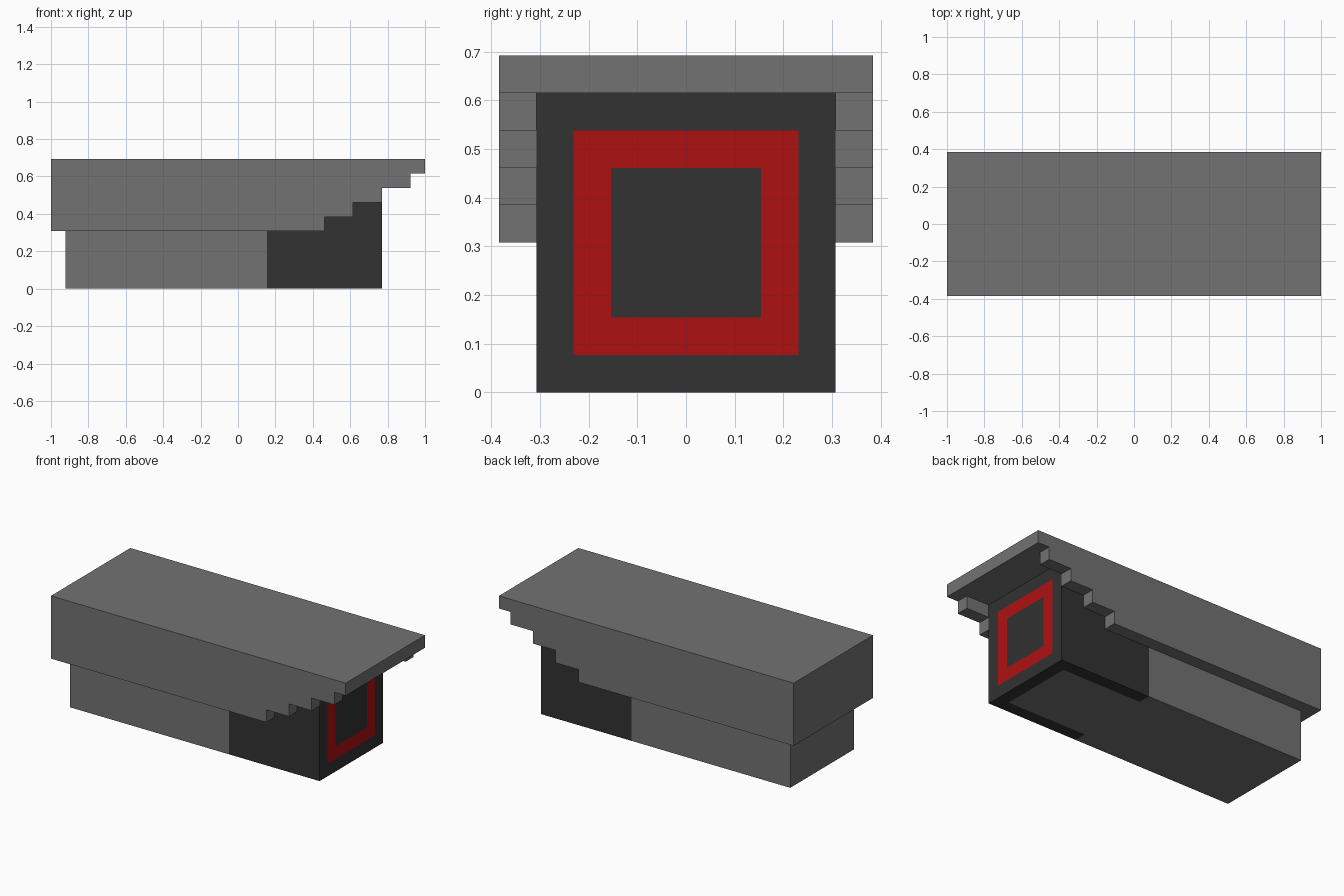
import bpy, bmesh
from mathutils import Vector

if "Cube" in bpy.data.objects:
    bpy.data.objects.remove(bpy.data.objects["Cube"])

U = 1 / 13  # the model sits on a regular grid, 26 steps long


def material(name, rgb):
    m = bpy.data.materials.new(name)
    m.diffuse_color = (*rgb, 1)
    m.use_nodes = True
    m.node_tree.nodes["Principled BSDF"].inputs["Base Color"].default_value = m.diffuse_color
    return m


GREY = material("mid grey", (0.17, 0.17, 0.17))
DARK = material("charcoal", (0.032, 0.032, 0.032))
RED = material("deep red", (0.42, 0.0055, 0.0055))


def add_object(name, bm, mats):
    bmesh.ops.recalc_face_normals(bm, faces=bm.faces)
    me = bpy.data.meshes.new(name)
    bm.to_mesh(me)
    bm.free()
    for m in mats:
        me.materials.append(m)
    ob = bpy.data.objects.new(name, me)
    bpy.context.collection.objects.link(ob)
    return ob


def box(lo, hi):
    bm = bmesh.new()
    bmesh.ops.create_cube(bm, size=1)
    for v in bm.verts:
        v.co = Vector([(lo[i] if v.co[i] < 0 else hi[i]) * U for i in range(3)])
    return bm


# Rear body
add_object("rear_body", box((-12, -4, 0), (2, 4, 8)), [GREY])

# Front block, cut along grid planes so the red ring and grey underside are faces
bm = box((2, -4, 0), (10, 4, 8))
for axis, cuts in ((0, (9,)), (1, (-3, -2, 2, 3)), (2, (1, 2, 6, 7))):
    for c in cuts:
        co, no = Vector(), Vector()
        co[axis], no[axis] = c * U, 1
        bmesh.ops.bisect_plane(bm, geom=bm.verts[:] + bm.edges[:] + bm.faces[:],
                               plane_co=co, plane_no=no)
bm.normal_update()
for f in bm.faces:
    x, y, z = f.calc_center_median() / U
    ring = max(abs(y), abs(z - 4))
    if f.normal.x > 0.9 and 2 < ring < 3:
        f.material_index = 2          # red square ring
    elif f.normal.z < -0.9 and x < 9 and abs(y) < 3:
        f.material_index = 1          # grey underside panel
add_object("front_block", bm, [DARK, GREY, RED])

# Canopy: stepped side profile extruded across the width
profile = [(-13, 9), (-13, 4)]
for i, x in enumerate((6, 8, 10, 12, 13)):
    profile += [(x, 4 + i), (x, 5 + i)]
bm = bmesh.new()
face = bm.faces.new([bm.verts.new((x * U, -5 * U, z * U)) for x, z in profile])
ext = bmesh.ops.extrude_face_region(bm, geom=[face])
bmesh.ops.translate(bm, vec=(0, 10 * U, 0),
                    verts=[g for g in ext["geom"] if isinstance(g, bmesh.types.BMVert)])
canopy = add_object("stepped_canopy", bm, [GREY])

# Hollow under the canopy, open at the front
cutter = add_object("canopy_cutter", box((-12, -4, 3), (15, 4, 8)), [GREY])
cutter.hide_render = True
cutter.hide_viewport = True
mod = canopy.modifiers.new("hollow", 'BOOLEAN')
mod.operation = 'DIFFERENCE'
mod.solver = 'EXACT'
mod.object = cutter
